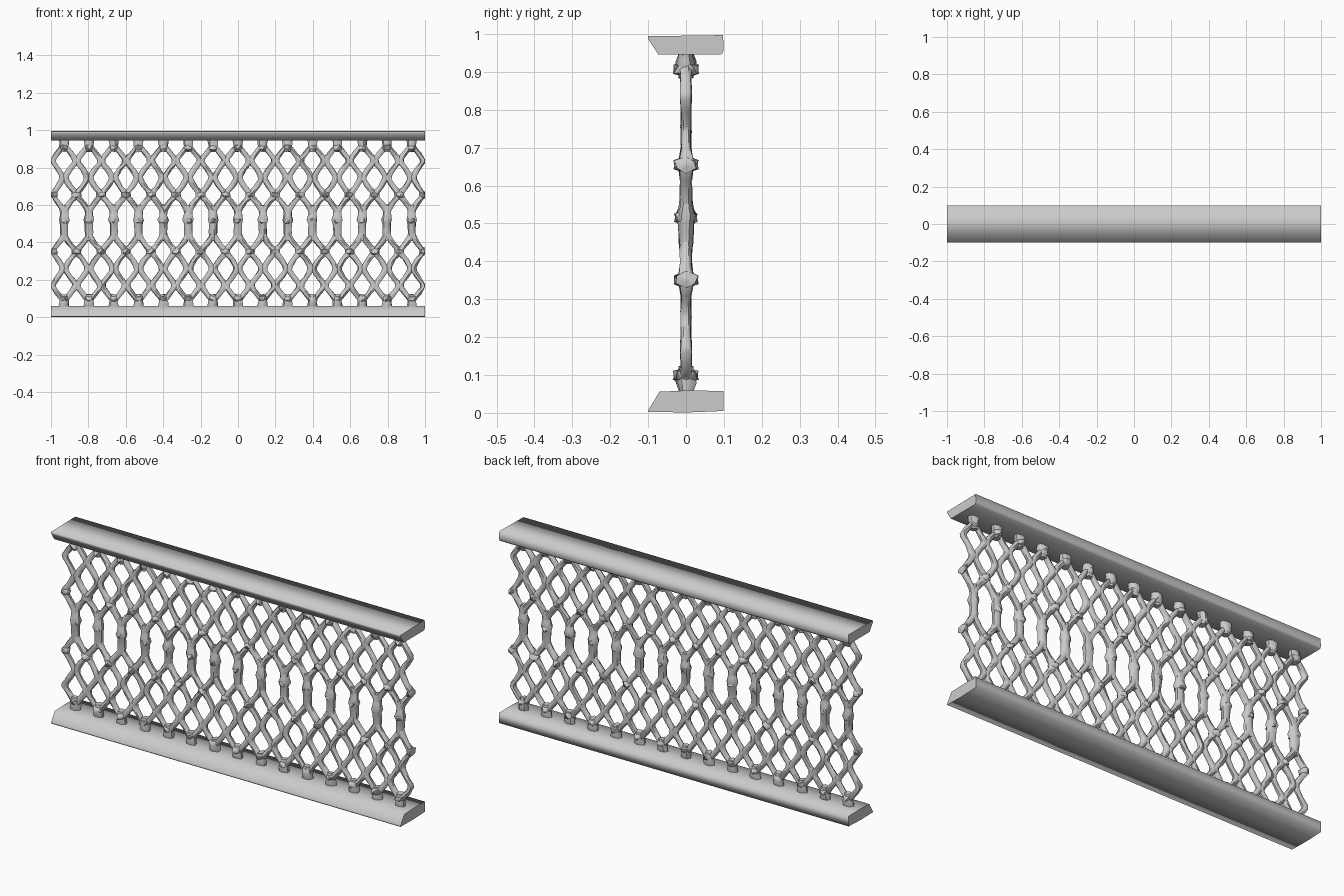
import bpy, bmesh, math, random
from mathutils import Vector, Matrix

if "Cube" in bpy.data.objects:
    bpy.data.objects.remove(bpy.data.objects["Cube"])

random.seed(4)
PITCH = 0.1328          # spacing between balusters
HALF = 0.062            # sideways reach of each zigzag strand
MID = 0.503             # mirror height of the lattice


def finish(bm, name):
    bmesh.ops.recalc_face_normals(bm, faces=bm.faces)
    mesh = bpy.data.meshes.new(name)
    bm.to_mesh(mesh)
    bm.free()
    obj = bpy.data.objects.new(name, mesh)
    bpy.context.collection.objects.link(obj)
    return obj


def rail(name, profile):
    """Extrude a (y, z) profile along x: soft sides, flat ends."""
    bm = bmesh.new()
    ends = [[bm.verts.new((x, y, z)) for y, z in profile] for x in (-1, 1)]
    n = len(profile)
    for i in range(n):
        j = (i + 1) % n
        f = bm.faces.new((ends[0][i], ends[0][j], ends[1][j], ends[1][i]))
        f.smooth = True
    for e in ends:
        bm.faces.new(e)
    finish(bm, name)


def tube(bm, pts, sides=7):
    """Tube through (x, z, half width x, half width y) with level rings."""
    rings = []
    for x, z, rx, ry in pts:
        ring = []
        for k in range(sides):
            a = math.tau * (k + 0.5) / sides
            j = random.uniform(0.88, 1.12)
            vx = x + rx * j * math.cos(a)
            ring.append(bm.verts.new((max(-1, min(1, vx)), ry * j * math.sin(a),
                                      z + random.uniform(-.003, .003))))
        rings.append(ring)
    for a, b in zip(rings, rings[1:]):
        for k in range(sides):
            m = (k + 1) % sides
            bm.faces.new((a[k], a[m], b[m], b[k]))
    bm.faces.new(rings[0])
    bm.faces.new(rings[-1])


def knot(bm, x, z, rx, ry, rz):
    """Lumpy binding knot."""
    m = (Matrix.Translation((x, 0, z)) @ Matrix.Diagonal((rx, ry, rz, 1))
         @ Matrix.Rotation(random.uniform(0, 3), 4, 'Z'))
    res = bmesh.ops.create_icosphere(bm, subdivisions=1, radius=1, matrix=m)
    for v in res['verts']:
        c = Vector((x, 0, z))
        v.co = c + (v.co - c) * random.uniform(0.85, 1.2)
        v.co.x = max(-1, min(1, v.co.x))


def flip(z, up):
    return z if up else 2 * MID - z


def baluster(i):
    x = i * PITCH
    bm = bmesh.new()
    # central post with a swelling in the middle
    tube(bm, [(x, .41, .016, .014), (x, .45, .023, .018), (x, .50, .023, .02),
              (x, .52, .030, .027), (x, .545, .023, .018), (x, .57, .022, .016),
              (x, .60, .016, .014)])
    knot(bm, x, .515, .024, .030, .020)
    for up in (True, False):
        # stub to the rail and its knot
        tube(bm, [(x, flip(z, up), rx, ry) for z, rx, ry in
                  ((.955, .029, .016), (.925, .026, .026), (.885, .018, .018))])
        knot(bm, x, flip(.907, up), .026, .033, .022)
        # zigzag strands on both sides
        for s in (-1, 1):
            path = [(0, .925, .016, .016), (.55, .88, .018, .014),
                    (1, .845, .020, .015), (1, .828, .020, .015),
                    (.5, .79, .018, .013), (.14, .755, .018, .014),
                    (.14, .738, .018, .014), (.5, .70, .018, .013),
                    (1, .665, .022, .019), (1, .645, .022, .019),
                    (.5, .612, .019, .015), (.06, .572, .020, .016),
                    (0, .54, .018, .014)]
            tube(bm, [(x + s * HALF * u, flip(z, up), rx, ry)
                      for u, z, rx, ry in path])
        # knot shared with the next baluster
        knot(bm, x + PITCH / 2, flip(.655, up), .026, .032, .022)
        if i == -7:
            knot(bm, x - PITCH / 2 + .012, flip(.655, up), .022, .032, .022)
    for f in bm.faces:
        f.smooth = True
    obj = finish(bm, f"lattice_baluster_{i + 8:02d}")
    bpy.ops.object.select_all(action='DESELECT')
    obj.select_set(True)
    bpy.context.view_layer.objects.active = obj
    bpy.ops.object.shade_smooth_by_angle(angle=math.radians(50))


# handrail and base rail
rail("top_rail", [(-.10, .994), (-.098, .983), (-.073, .946), (.094, .946),
                  (.099, .955), (.098, .997)])
rail("bottom_rail", [(-.10, .003), (-.098, .010), (-.07, .056), (.0, .059),
                     (.099, .058), (.099, .005), (.0, .001)])

# fifteen lattice balusters
for i in range(-7, 8):
    baluster(i)
